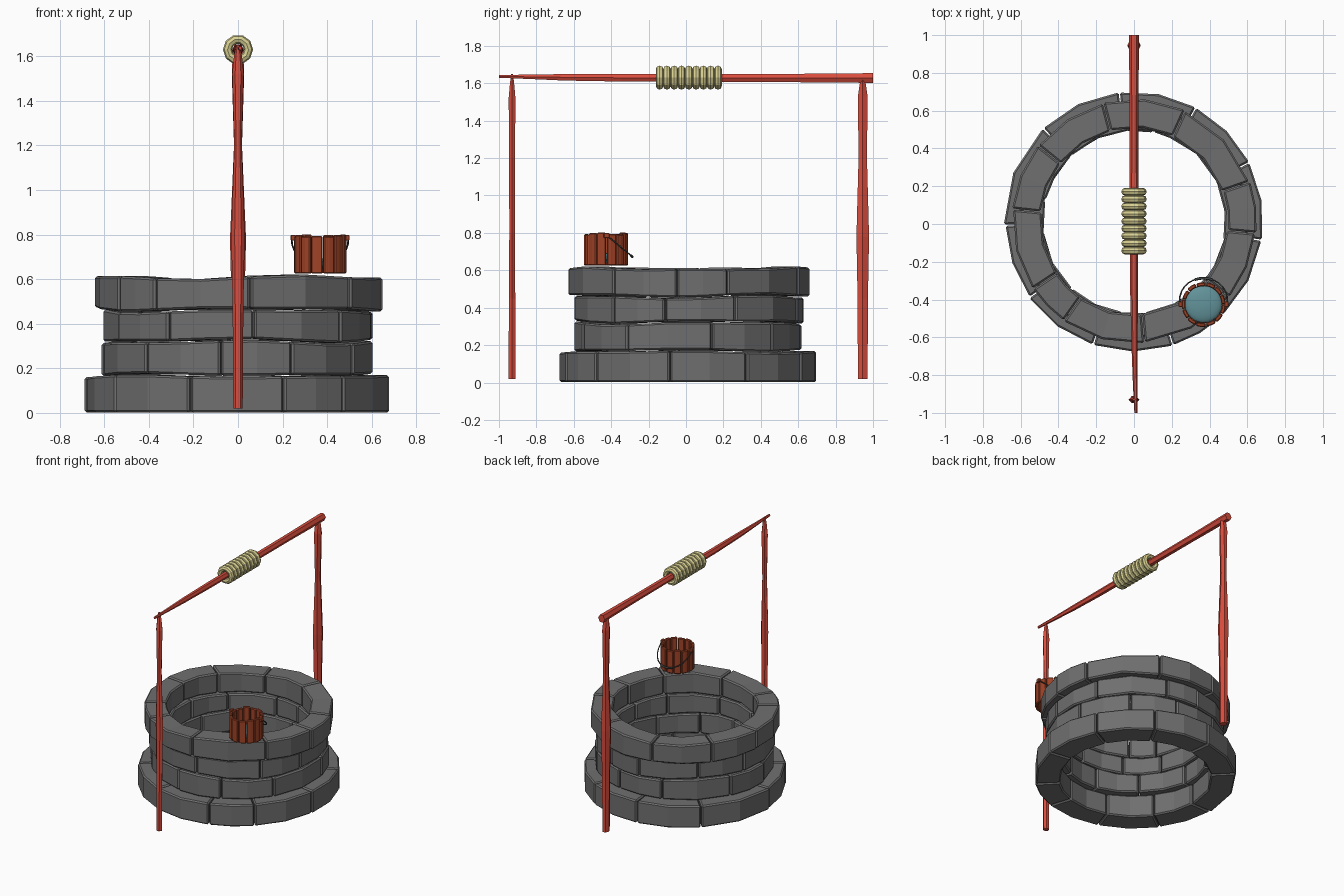
import bpy, bmesh, math, random
from mathutils import Vector
from math import sin, cos, pi, radians

if "Cube" in bpy.data.objects:
    bpy.data.objects.remove(bpy.data.objects["Cube"])

random.seed(4)


def material(name, r, g, b):
    m = bpy.data.materials.new(name)
    m.diffuse_color = (r, g, b, 1)
    m.use_nodes = True
    m.node_tree.nodes["Principled BSDF"].inputs["Base Color"].default_value = m.diffuse_color
    return m


STONE = material("stone", 0.16, 0.16, 0.16)
RED = material("red_wood", 0.70, 0.075, 0.048)
ROPE = material("rope", 0.70, 0.64, 0.29)
BROWN = material("bucket_wood", 0.35, 0.055, 0.02)
WATER = material("water", 0.12, 0.29, 0.32)
IRON = material("iron", 0.06, 0.065, 0.065)


def finish(bm, name, mat, bevel=0.0):
    bmesh.ops.recalc_face_normals(bm, faces=bm.faces[:])
    me = bpy.data.meshes.new(name)
    bm.to_mesh(me)
    bm.free()
    ob = bpy.data.objects.new(name, me)
    bpy.context.collection.objects.link(ob)
    me.materials.append(mat)
    if bevel:
        mod = ob.modifiers.new("bevel", 'BEVEL')
        mod.width = bevel
        mod.segments = 1
        mod.angle_limit = radians(50)
    return ob


def loft(bm, loops):
    """Skin a list of equal-length point loops and cap both ends."""
    rows = [[bm.verts.new(p) for p in loop] for loop in loops]
    n = len(rows[0])
    for a, b in zip(rows, rows[1:]):
        for i in range(n):
            j = (i + 1) % n
            bm.faces.new((a[i], a[j], b[j], b[i]))
    bm.faces.new(rows[0])
    bm.faces.new(rows[-1])


def arc_block(bm, cx, cy, a0, a1, segs, r_in, r_out, z_bot, z_top):
    """Curved block between two angles; heights are functions of angle."""
    loops = []
    for k in range(segs + 1):
        a = a0 + (a1 - a0) * k / segs
        loops.append([(cx + r * cos(a), cy + r * sin(a), z) for r, z in
                      ((r_in, z_bot(a)), (r_out, z_bot(a)),
                       (r_out, z_top(a)), (r_in, z_top(a)))])
    loft(bm, loops)


def wave(base, amp):
    p, q = random.uniform(0, 6), random.uniform(0, 6)
    return lambda a: base + amp * (sin(3 * a + p) + 0.7 * sin(5 * a + q))


# Stone courses: uneven beds between rings, joints staggered
beds = [wave(0.002, 0), wave(0.165, 0.004), wave(0.318, 0.006),
        wave(0.458, 0.006), wave(0.61, 0.007)]
radii = [(0.515, 0.685), (0.487, 0.612), (0.487, 0.612), (0.495, 0.645)]
names = ["base_course", "lower_course", "upper_course", "rim_course"]
N = 10
for i, (r_in, r_out) in enumerate(radii):
    bm = bmesh.new()
    start = random.uniform(0, 1)
    cuts = [start + (k + random.uniform(-0.22, 0.22)) * 2 * pi / N for k in range(N)]
    cuts.append(cuts[0] + 2 * pi)
    bottom = (lambda a, f=beds[i], g=0.006 if i else 0: f(a) + g)
    for a0, a1 in zip(cuts, cuts[1:]):
        d = random.uniform(-0.006, 0.006)
        arc_block(bm, 0, 0.012, a0 + 0.005, a1 - 0.005, 2,
                  r_in + d, r_out + d, bottom, beds[i + 1])
    finish(bm, names[i], STONE, 0.009)


# Tapered hand-cut poles: sections are (position along pole, half width, half depth)
def pole(name, sections, place):
    bm = bmesh.new()
    loft(bm, [[place(t, u * cos(k * pi / 3), v * sin(k * pi / 3)) for k in range(6)]
              for t, u, v in sections])
    finish(bm, name, RED)


pole("front_post", [(0.02, .021, .021), (0.45, .024, .020), (0.80, .030, .017),
                    (1.20, .017, .018), (1.52, .026, .021), (1.60, .018, .013),
                    (1.65, .008, .006)],
     lambda t, u, v: (u, -0.93 + v, t))
pole("back_post", [(0.02, .024, .030), (0.45, .028, .032), (0.78, .036, .039),
                   (1.20, .018, .026), (1.53, .028, .030), (1.60, .024, .018),
                   (1.652, .012, .006)],
     lambda t, u, v: (u, 0.945 + v, t))
pole("crossbeam", [(-1.0, .008, .009), (-0.85, .012, .013), (-0.65, .016, .020),
                   (-0.35, .021, .023), (0.2, .024, .024), (0.6, .023, .026),
                   (1.0, .027, .030)],
     lambda t, u, v: (0.01 * max(0, -t) ** 3 + u, t, 1.628 + 0.009 * max(0, -t) ** 2 + v))

# Rope wound round the beam
bpy.ops.mesh.primitive_torus_add(major_segments=10, minor_segments=8,
                                 major_radius=0.047, minor_radius=0.0205,
                                 location=(0, 0.171, 1.63), rotation=(pi / 2, 0, 0))
rope = bpy.context.object
rope.name = "rope_coils"
rope.data.materials.append(ROPE)
arr = rope.modifiers.new("coils", 'ARRAY')
arr.count = 9
arr.use_relative_offset = False
arr.use_constant_offset = True
arr.constant_offset_displace = (0, 0, 0.039)

# Bucket staves
BX, BY = 0.368, -0.425
bm = bmesh.new()
S = 13
for k in range(S):
    a = 2 * pi * k / S
    top = 0.797 + random.uniform(-0.006, 0.004)
    d = random.uniform(-0.002, 0.003)
    arc_block(bm, BX, BY, a + 0.02, a + 2 * pi / S - 0.02, 2, 0.097 + d, 0.118 + d,
              lambda a: 0.625, lambda a, t=top: t)
finish(bm, "bucket_staves", BROWN, 0.005)

# Bucket floor
bm = bmesh.new()
bmesh.ops.create_cone(bm, cap_ends=True, segments=26, radius1=0.1, radius2=0.1, depth=0.015)
bmesh.ops.translate(bm, verts=bm.verts[:], vec=(BX, BY, 0.635))
finish(bm, "bucket_floor", BROWN)

# Water: shallow dome inside the bucket
bpy.ops.mesh.primitive_uv_sphere_add(segments=24, ring_count=12, radius=0.098,
                                     location=(BX, BY, 0.665))
water = bpy.context.object
water.name = "bucket_water"
water.scale.z = 0.28
water.data.materials.append(WATER)
bpy.ops.object.shade_smooth()

# Ears that hold the handle
bm = bmesh.new()
for s in (-1, 1):
    r = bmesh.ops.create_cube(bm, size=1)
    bmesh.ops.scale(bm, verts=r["verts"], vec=(0.022, 0.03, 0.026))
    bmesh.ops.translate(bm, verts=r["verts"], vec=(BX + s * 0.121, BY, 0.786))
finish(bm, "handle_ears", BROWN, 0.003)


# Handle: wire bail dropped down behind the bucket
def wire(name, pts, radius):
    cu = bpy.data.curves.new(name, 'CURVE')
    cu.dimensions = '3D'
    cu.bevel_depth = radius
    cu.bevel_resolution = 1
    cu.use_fill_caps = True
    sp = cu.splines.new('POLY')
    sp.points.add(len(pts) - 1)
    for p, c in zip(sp.points, pts):
        p.co = (*c, 1)
    ob = bpy.data.objects.new(name, cu)
    bpy.context.collection.objects.link(ob)
    cu.materials.append(IRON)


def bail(t):
    a = pi * t
    reach = sin(a) ** 0.8 if 0 < t < 1 else 0
    return Vector((BX + 0.128 * cos(a), BY + 0.138 * reach, 0.788 - 0.115 * reach))


wire("bucket_handle", [bail(k / 14) for k in range(15)], 0.004)
wire("handle_grip", [bail(0.38 + 0.06 * k) for k in range(5)], 0.007)
